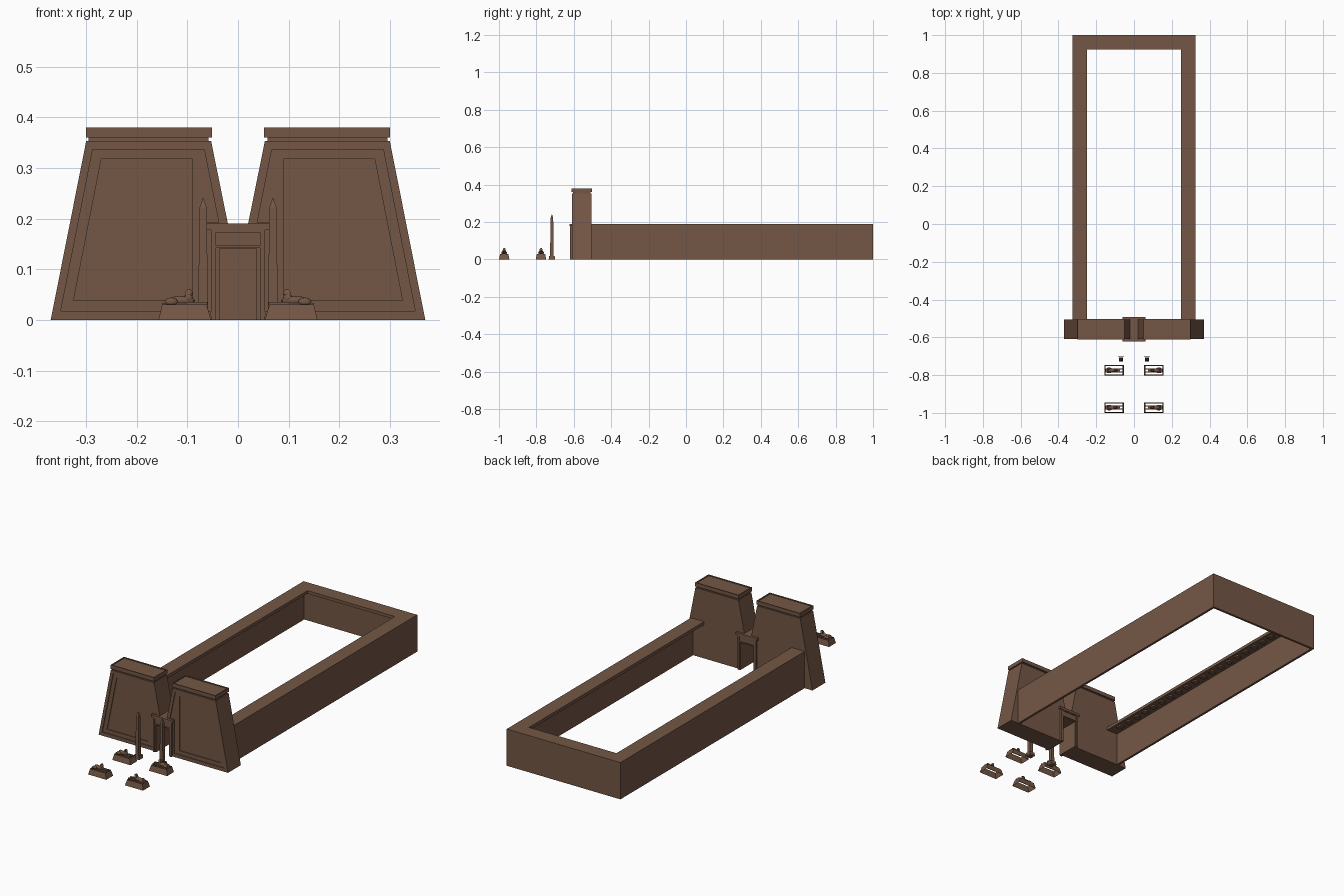
import bpy, bmesh, math
from mathutils import Matrix, Vector

if "Cube" in bpy.data.objects:
    bpy.data.objects.remove(bpy.data.objects["Cube"])

stone = bpy.data.materials.new("brown sandstone")
stone.diffuse_color = (0.175, 0.095, 0.060, 1)
stone.use_nodes = True
stone.node_tree.nodes["Principled BSDF"].inputs["Base Color"].default_value = stone.diffuse_color


def finish(name, bm, mirror=True, smooth=False):
    bmesh.ops.recalc_face_normals(bm, faces=bm.faces)
    me = bpy.data.meshes.new(name)
    bm.to_mesh(me)
    bm.free()
    me.materials.append(stone)
    ob = bpy.data.objects.new(name, me)
    bpy.context.collection.objects.link(ob)
    if mirror:
        m = ob.modifiers.new("mirror", 'MIRROR')
        m.use_mirror_merge = False
    if smooth:
        for p in me.polygons:
            p.use_smooth = True
    return ob


def loft(bm, loops, cap_start=True, cap_end=True):
    """Bridge a list of equal-length point loops."""
    rows = [[bm.verts.new(p) for p in loop] for loop in loops]
    n = len(rows[0])
    for a, b in zip(rows, rows[1:]):
        for i in range(n):
            j = (i + 1) % n
            bm.faces.new((a[i], a[j], b[j], b[i]))
    if cap_start:
        bm.faces.new(rows[0])
    if cap_end:
        bm.faces.new(rows[-1])


def rect(x0, x1, y0, y1, z):
    return [(x0, y0, z), (x1, y0, z), (x1, y1, z), (x0, y1, z)]


def box(bm, x0, x1, y0, y1, z0, z1):
    loft(bm, [rect(x0, x1, y0, y1, z0), rect(x0, x1, y0, y1, z1)])


def square(cx, cy, r, z):
    return rect(cx - r, cx + r, cy - r, cy + r, z)


def ball(bm, centre, radii, seg=12):
    m = Matrix.Translation(centre) @ Matrix.Diagonal((*radii, 1))
    bmesh.ops.create_uvsphere(bm, u_segments=seg, v_segments=8, radius=1, matrix=m)


# Pylon towers with a stepped recessed panel on the front
outer = [(.37, 0), (.30, .353), (.053, .353), (.02, .19), (.04, .19), (.04, 0)]
frame = [(.35, .018), (.287, .337), (.067, .337), (.038, .192), (.062, .192), (.062, .018)]
panel = [(.325, .038), (.27, .318), (.09, .318), (.09, .195), (.09, .19), (.09, .038)]


def at(profile, y):
    return [(x, y, z) for x, z in profile]


bm = bmesh.new()
loft(bm, [at(outer, -.505), at(outer, -.61), at(frame, -.61), at(frame, -.606),
          at(panel, -.606), at(panel, -.602)])
finish("pylon_tower", bm)

# Neck and cornice on each tower, with a shallow rim
bm = bmesh.new()
box(bm, .058, .295, -.605, -.51, .352, .361)
loft(bm, [rect(.051, .30, -.612, -.503, .36), rect(.051, .30, -.612, -.503, .38),
          rect(.056, .295, -.607, -.508, .38), rect(.056, .295, -.607, -.508, .376)])
finish("pylon_cornice", bm)

# Gateway jambs, with a stepped inner edge
bm = bmesh.new()
box(bm, .043, .053, -.62, -.495, 0, .178)
box(bm, .037, .044, -.616, -.499, 0, .143)
finish("gate_jamb", bm)

# Gateway lintel and cornice
bm = bmesh.new()
box(bm, -.044, .044, -.616, -.499, .14, .178)
box(bm, -.053, .053, -.62, -.495, .143, .147)
box(bm, -.053, .053, -.62, -.495, .173, .178)
box(bm, -.062, .062, -.622, -.493, .178, .19)
finish("gate_lintel", bm, mirror=False)

# Court walls: thin outer walls along the sides and the back
bm = bmesh.new()
box(bm, .313, .325, -.505, 1, 0, .188)
finish("court_side_wall", bm)
bm = bmesh.new()
box(bm, -.313, .313, .988, 1, 0, .188)
finish("court_back_wall", bm, mirror=False)

# Overhanging gallery roof, a U-shaped slab
u = [(-.325, -.505), (-.325, 1), (.325, 1), (.325, -.505),
     (.25, -.505), (.25, .925), (-.25, .925), (-.25, -.505)]
bm = bmesh.new()
loft(bm, [[(x, y, z) for x, y in u] for z in (.174, .19)])
finish("gallery_roof", bm, mirror=False)

# Round bosses along the gallery ceiling
bm = bmesh.new()
for i in range(22):
    m = Matrix.Translation((.28, -.44 + i * .0645, .172))
    bmesh.ops.create_cone(bm, cap_ends=True, segments=12, radius1=.016, radius2=.02,
                          depth=.006, matrix=m)
finish("ceiling_boss", bm)

# Obelisks on plinths
ox, oy = .069, -.717
bm = bmesh.new()
loft(bm, [square(ox, oy, r, z) for r, z in
          ((.010, .0), (.007, .222), (.0005, .241))])
finish("obelisk", bm)
bm = bmesh.new()
loft(bm, [square(ox, oy, r, z) for r, z in ((.017, 0), (.015, .018))],
     cap_start=False, cap_end=False)
finish("obelisk_plinth", bm)

# Reclining statues facing the avenue, on open tapered plinths
for label, cy in (("front", -.972), ("rear", -.775)):
    bm = bmesh.new()
    loft(bm, [rect(.053, .157, cy - .028, cy + .028, 0),
              rect(.062, .150, cy - .022, cy + .022, .03)],
         cap_start=False, cap_end=False)
    finish(label + "_statue_plinth", bm)

    bm = bmesh.new()
    box(bm, .075, .150, cy - .010, cy + .010, .027, .033)
    ball(bm, (.113, cy, .038), (.028, .010, .009))           # torso
    ball(bm, (.098, cy, .042), (.009, .008, .012))           # chest
    for s in (-1, 1):
        ball(bm, (.132, cy + s * .009, .036), (.013, .006, .008))  # haunches
        box(bm, .060, .100, cy + s * .008 - .003, cy + s * .008 + .003, .029, .035)
    finish(label + "_statue_body", bm, smooth=True).data.shade_flat()

    bm = bmesh.new()
    ball(bm, (.095, cy, .053), (.006, .0055, .007))          # face
    loft(bm, [rect(.096, .105, cy - .009, cy + .009, .042),
              rect(.095, .104, cy - .007, cy + .007, .055),
              rect(.096, .101, cy - .004, cy + .004, .060)])  # headcloth
    finish(label + "_statue_head", bm)
